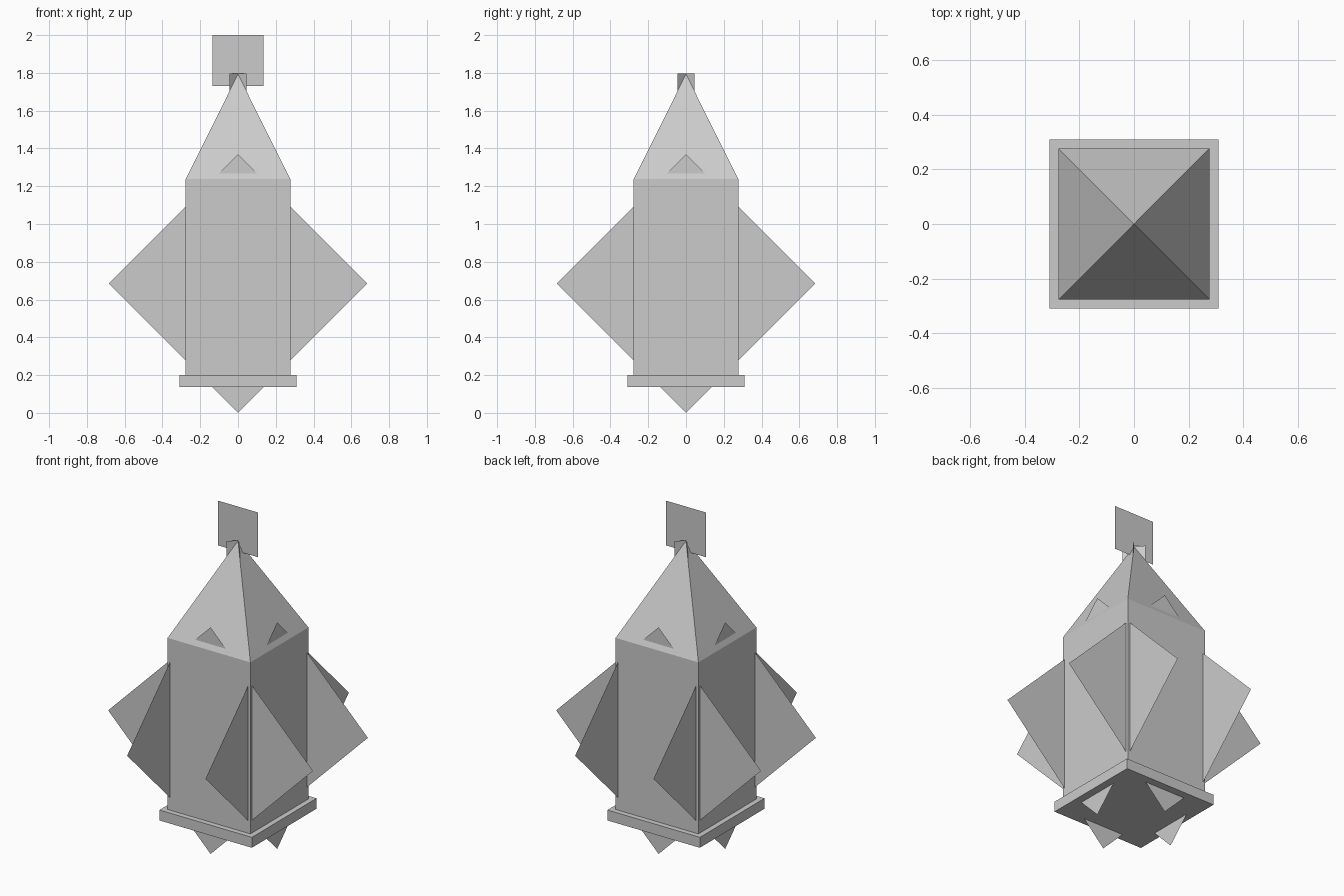
import bpy, bmesh
from math import radians, pi, sqrt
from mathutils import Matrix

if "Cube" in bpy.data.objects:
    bpy.data.objects.remove(bpy.data.objects["Cube"])


def finish(name, bm):
    mesh = bpy.data.meshes.new(name)
    bm.to_mesh(mesh)
    bm.free()
    obj = bpy.data.objects.new(name, mesh)
    bpy.context.collection.objects.link(obj)
    return obj


def frustum(name, half_bottom, half_top, z0, z1):
    """Square box or pyramid standing on z0."""
    bm = bmesh.new()
    bmesh.ops.create_cone(
        bm, cap_ends=True, segments=4,
        radius1=half_bottom * sqrt(2), radius2=half_top * sqrt(2), depth=z1 - z0,
        matrix=Matrix.Translation((0, 0, (z0 + z1) / 2)) @ Matrix.Rotation(pi / 4, 4, 'Z'))
    return finish(name, bm)


def sheet(name, half_w, half_h, z, spin=0, turn=0, offset=0):
    """Upright flat panel: spun in its own plane, pushed outward, turned about z."""
    bm = bmesh.new()
    corners = [(-half_w, -half_h), (half_w, -half_h), (half_w, half_h), (-half_w, half_h)]
    bm.faces.new([bm.verts.new((x, 0, h)) for x, h in corners])
    bm.transform(Matrix.Translation((0, 0, z)) @ Matrix.Rotation(radians(turn), 4, 'Z')
                 @ Matrix.Translation((0, -offset, 0)) @ Matrix.Rotation(radians(spin), 4, 'Y'))
    return finish(name, bm)


# Solid lantern shell
frustum("base_slab", 0.309, 0.309, 0.138, 0.201)
frustum("body", 0.277, 0.277, 0.201, 1.238)
frustum("roof", 0.277, 0, 1.238, 1.793)

# Diamond panels just beneath each body wall
half = 0.685 / sqrt(2)
for side, turn in (("front", 0), ("right", 90), ("back", 180), ("left", 270)):
    sheet(f"{side}_diamond_panel", half, half, 0.685, spin=45, turn=turn, offset=0.262)

# Crossed hanger links at the roof tip, and the top panel
for i, turn in enumerate((45, -45), 1):
    sheet(f"hanger_link_{i}", 0.064, 0.064, 1.732, turn=turn)
sheet("top_panel", 0.135, 0.135, 1.865)
